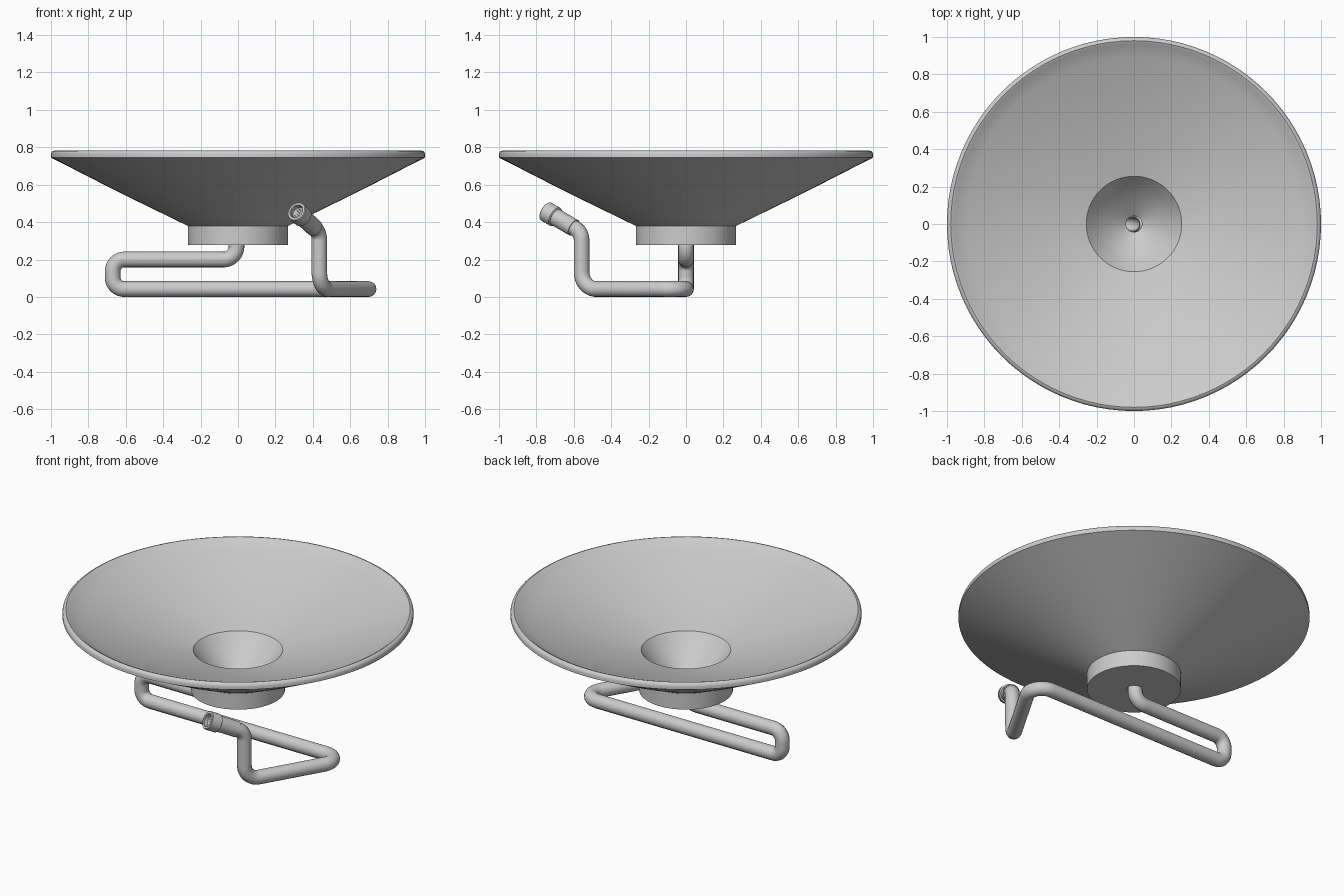
import bpy, bmesh, math
from mathutils import Vector

if "Cube" in bpy.data.objects:
    bpy.data.objects.remove(bpy.data.objects["Cube"])


def finish(obj, angle=35):
    bpy.ops.object.select_all(action='DESELECT')
    obj.select_set(True)
    bpy.context.view_layer.objects.active = obj
    bpy.ops.object.shade_smooth_by_angle(angle=math.radians(angle))


def lathe(name, profile, segs=96, closed=False):
    """Spin (radius, z) points around z."""
    bm = bmesh.new()
    rings = []
    for r, z in profile:
        rings.append([bm.verts.new((r * math.cos(2 * math.pi * i / segs),
                                    r * math.sin(2 * math.pi * i / segs), z))
                      for i in range(segs)])
    pairs = list(zip(rings, rings[1:]))
    if closed:
        pairs.append((rings[-1], rings[0]))
    for a, b in pairs:
        for i in range(segs):
            j = (i + 1) % segs
            bm.faces.new((a[i], a[j], b[j], b[i]))
    bmesh.ops.recalc_face_normals(bm, faces=bm.faces)
    me = bpy.data.meshes.new(name)
    bm.to_mesh(me)
    bm.free()
    obj = bpy.data.objects.new(name, me)
    bpy.context.collection.objects.link(obj)
    finish(obj)
    return obj


def fillet_path(corners, steps=10):
    """Round each (point, radius) corner with a true arc."""
    pts = [Vector(p) for p, _ in corners]
    out = [pts[0]]
    for i in range(1, len(pts) - 1):
        p, rad = pts[i], corners[i][1]
        a, b = (pts[i - 1] - p).normalized(), (pts[i + 1] - p).normalized()
        half = a.angle(b) / 2
        centre = p + (a + b).normalized() * rad / math.sin(half)
        t = rad / math.tan(half)
        u, v = p + a * t - centre, p + b * t - centre
        out += [centre + u.normalized().slerp(v.normalized(), k / steps) * rad
                for k in range(steps + 1)]
    return out + [pts[-1]]


# Bowl: hole, steep funnel, wide shallow dish, rounded rim, conical underside
dish = []
for k in range(13):
    t = k / 12
    dish.append((0.255 + 0.70 * t, 0.53 + 0.17 * t + 0.068 * t * t))
funnel = [(0.043, 0.28), (0.043, 0.335), (0.10, 0.375), (0.16, 0.425), (0.21, 0.475)]
rim = [(0.968, 0.778), (0.98, 0.783), (0.99, 0.78), (0.997, 0.773), (1.0, 0.763), (1.0, 0.745)]
lathe("bowl", funnel + dish + rim + [(0.63, 0.556), (0.265, 0.378)])

# Base collar under the bowl
lathe("base_collar", [(0.043, 0.278), (0.267, 0.278), (0.267, 0.378), (0.043, 0.33)], closed=True)

# Drain pipe path
bend = Vector((0.435, -0.558, 0.345))
tip = Vector((0.312, -0.75, 0.458))
Z = 0.042
path = fillet_path([
    ((-0.008, 0, 0.30), 0), ((-0.008, 0, 0.20), 0.07), ((-0.67, 0, 0.20), 0.062),
    ((-0.67, 0, Z), 0.062), ((0.762, 0, Z), 0.085), ((0.435, -0.558, Z), 0.09),
    (bend, 0.07), (bend.lerp(tip, 0.9), 0)])
curve = bpy.data.curves.new("drain_pipe", 'CURVE')
curve.dimensions = '3D'
curve.bevel_depth = 0.042
curve.bevel_resolution = 6
spline = curve.splines.new('POLY')
spline.points.add(len(path) - 1)
for sp, p in zip(spline.points, path):
    sp.co = (*p, 1)
pipe = bpy.data.objects.new("drain_pipe", curve)
bpy.context.collection.objects.link(pipe)
bpy.context.view_layer.objects.active = pipe
pipe.select_set(True)
bpy.ops.object.convert(target='MESH')
pipe = bpy.context.object
finish(pipe, 50)
solid = pipe.modifiers.new("wall", 'SOLIDIFY')
solid.thickness = 0.006

# Hollow outlet fitting: sleeve with a wider end ring
length = (tip - bend).length
fitting = lathe("outlet_fitting", [
    (0.040, -length + 0.055), (0.047, -length + 0.055), (0.047, -0.072),
    (0.055, -0.067), (0.055, -0.004), (0.051, 0), (0.039, 0), (0.036, -0.004),
    (0.036, -0.08)], segs=40, closed=True)
fitting.location = tip
fitting.rotation_mode = 'QUATERNION'
fitting.rotation_quaternion = (tip - bend).to_track_quat('Z', 'Y')
